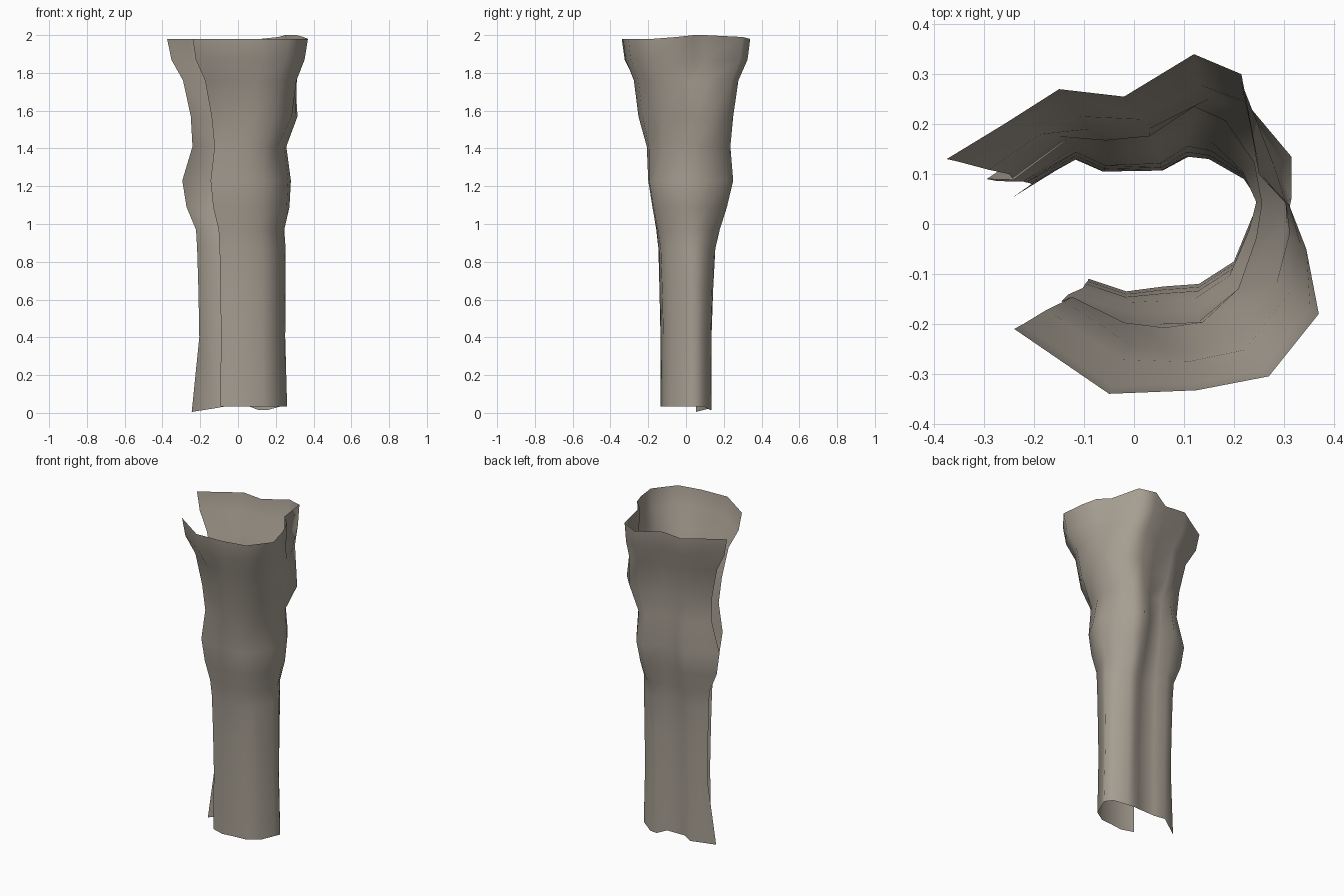
import bpy, bmesh

# Cross-sections of the open shell, from the front-left lip round +x to the back-left lip
LOW = [(-.09, -.11), (-.015, -.135), (.06, -.125), (.13, -.12), (.2, -.075), (.235, .01), (.25, .045),
       (.22, .09), (.15, .13), (.105, .135), (.055, .107), (-.06, .105), (-.115, .13), (-.205, .08)]
MID = [(-.145, -.155), (-.03, -.19), (.05, -.2), (.13, -.195), (.21, -.15), (.265, -.05), (.28, .04),
       (.25, .13), (.19, .22), (.13, .25), (.04, .185), (-.05, .17), (-.13, .2), (-.295, .09)]
UPP = [(-.14, -.155), (-.01, -.24), (.1, -.252), (.2, -.23), (.285, -.12), (.305, 0), (.315, .05),
       (.315, .135), (.24, .22), (.15, .25), (.03, .19), (-.09, .19), (-.15, .175), (-.25, .1)]
TOP = [(-.24, -.21), (-.05, -.34), (.125, -.333), (.27, -.305), (.37, -.18), (.345, -.05), (.31, .04),
       (.25, .1), (.215, .3), (.12, .34), (-.02, .255), (-.15, .27), (-.26, .2), (-.375, .13)]

# Rows: height, lower section, upper section, blend, x scale, y scale
ROWS = [(.035, LOW, MID, 0, 1.04, 1), (.4, LOW, MID, 0, 1, 1), (.65, LOW, MID, .05, 1, 1.02),
        (.87, LOW, MID, .15, .99, 1.02), (.97, LOW, MID, .35, .94, 1.02), (1.09, LOW, MID, .75, 1, .98),
        (1.23, MID, UPP, 0, 1, 1), (1.41, MID, UPP, .4, .87, .94), (1.57, UPP, TOP, 0, 1, 1),
        (1.76, UPP, TOP, .4, .97, .97), (1.87, UPP, TOP, .88, .98, .99), (1.98, TOP, TOP, 0, 1, 1)]
RIM_DROP = {8: -.02, 9: -.02, 12: -.01, 13: -.03}
RIM_RISE = {5: .01, 6: .02, 7: .02, 8: .01}

bm = bmesh.new()
grid = []
for r, (z, a, b, t, sx, sy) in enumerate(ROWS):
    row = []
    for i, (p, q) in enumerate(zip(a, b)):
        x = (p[0] + (q[0] - p[0]) * t)
        y = (p[1] + (q[1] - p[1]) * t) * sy
        # narrow or widen mainly the left and right extremes
        x *= sx
        dz = 0
        if r == 0:
            dz = RIM_DROP.get(i, 0)
            if i == 13:
                x, y = -.245, .052
        elif r == len(ROWS) - 1:
            dz = RIM_RISE.get(i, 0)
        row.append(bm.verts.new((x, y, z + dz)))
    grid.append(row)
for lo, hi in zip(grid, grid[1:]):
    for i in range(len(lo) - 1):
        bm.faces.new((lo[i], lo[i + 1], hi[i + 1], hi[i])).smooth = True

mesh = bpy.data.meshes.new("hollow_trunk_shell")
bm.to_mesh(mesh)
bm.free()
obj = bpy.data.objects.new("hollow_trunk_shell", mesh)
bpy.context.collection.objects.link(obj)

# One warm grey colour
mat = bpy.data.materials.new("warm_grey")
mat.diffuse_color = (.38, .34, .285, 1)
mesh.materials.append(mat)
